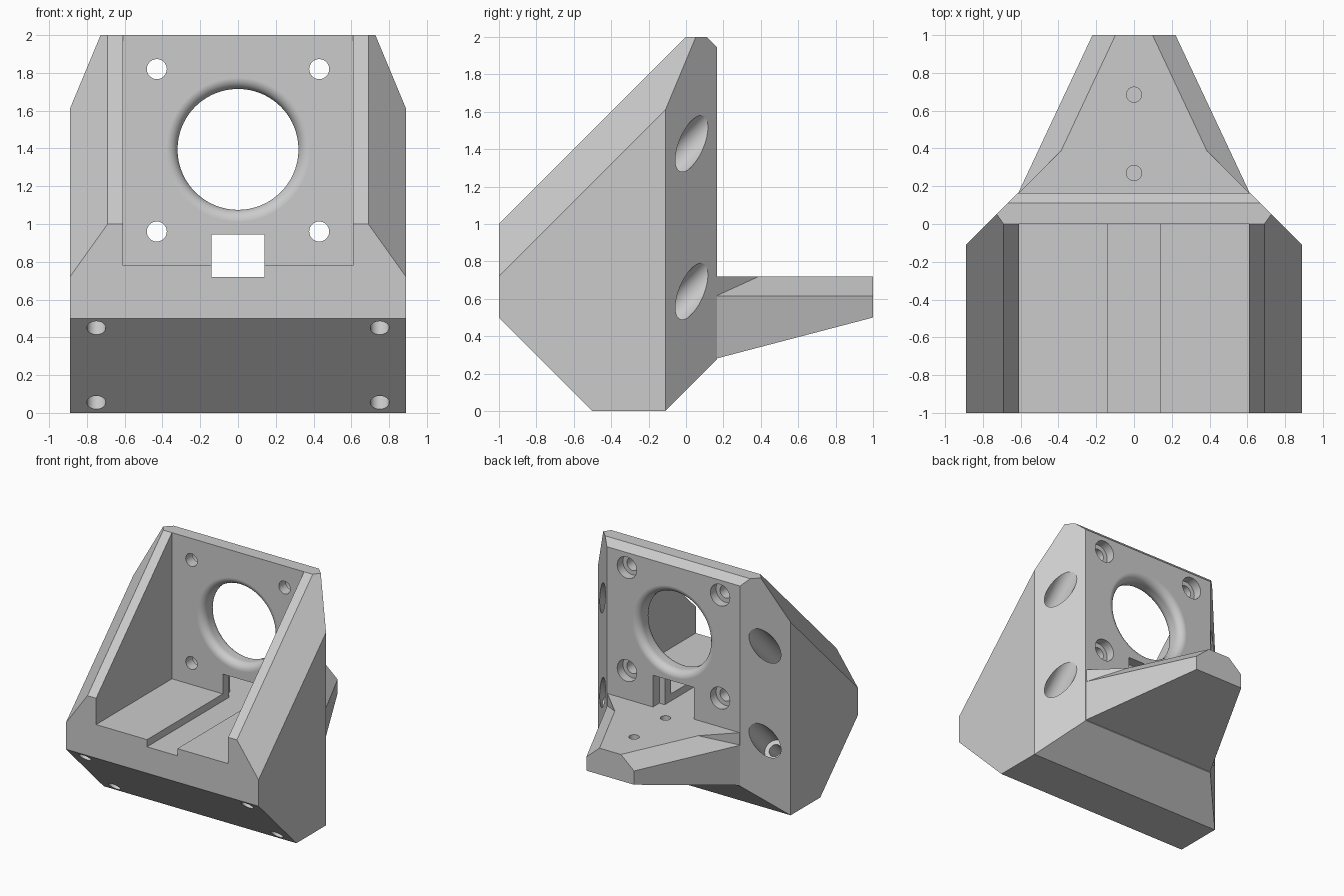
import bpy, bmesh, math
from mathutils import Vector, Matrix

cube = bpy.data.objects.get("Cube")
if cube:
    bpy.data.objects.remove(cube, do_unlink=True)

grey = bpy.data.materials.new("light grey plastic")
grey.use_nodes = True
grey.diffuse_color = (0.6, 0.6, 0.6, 1)
grey.node_tree.nodes["Principled BSDF"].inputs["Base Color"].default_value = (0.6, 0.6, 0.6, 1)


def make(name, bm):
    bmesh.ops.recalc_face_normals(bm, faces=bm.faces[:])
    mesh = bpy.data.meshes.new(name)
    bm.to_mesh(mesh)
    bm.free()
    mesh.materials.append(grey)
    ob = bpy.data.objects.new(name, mesh)
    bpy.context.scene.collection.objects.link(ob)
    return ob


def box_bm(x, y, z):
    bm = bmesh.new()
    size = Vector((x[1] - x[0], y[1] - y[0], z[1] - z[0]))
    mid = Vector((x[1] + x[0], y[1] + y[0], z[1] + z[0])) / 2
    bmesh.ops.create_cube(bm, size=1, matrix=Matrix.Translation(mid) @ Matrix.Diagonal(size).to_4x4())
    return bm


def slice_off(bm, point, normal):
    """Remove everything on the normal side of a plane and cap the cut."""
    geom = bm.verts[:] + bm.edges[:] + bm.faces[:]
    cut = bmesh.ops.bisect_plane(bm, geom=geom, dist=1e-5, plane_co=point, plane_no=normal, clear_outer=True)
    edges = [e for e in cut["geom_cut"] if isinstance(e, bmesh.types.BMEdge)]
    bmesh.ops.holes_fill(bm, edges=[e for e in edges if e.is_boundary], sides=0)


def lathe(name, profile, origin, axis, segments=48):
    """Revolve (radius, distance) points around an axis."""
    bm = bmesh.new()
    verts = [bm.verts.new((r, 0, d)) for r, d in profile]
    edges = [bm.edges.new(pair) for pair in zip(verts, verts[1:])]
    bmesh.ops.spin(bm, geom=verts + edges, cent=(0, 0, 0), axis=(0, 0, 1),
                   angle=math.tau, steps=segments, use_merge=True)
    bmesh.ops.remove_doubles(bm, verts=bm.verts[:], dist=1e-5)
    bmesh.ops.holes_fill(bm, edges=[e for e in bm.edges if e.is_boundary], sides=0)
    turn = Vector((0, 0, 1)).rotation_difference(Vector(axis)).to_matrix().to_4x4()
    bm.transform(Matrix.Translation(origin) @ turn)
    return make(name, bm)


def combine(target, other, operation):
    mod = target.modifiers.new(operation, 'BOOLEAN')
    mod.object, mod.operation, mod.solver = other, operation, 'EXACT'
    bpy.context.view_layer.objects.active = target
    bpy.ops.object.modifier_apply(modifier=mod.name)
    bpy.data.objects.remove(other, do_unlink=True)


BACK = 0.165
MOUNT = 0.72     # shelf top and groove floor

# Bracket body: a block trimmed by its sloping faces
bm = box_bm((-0.89, 0.89), (-1, BACK), (0, 2))
slice_off(bm, (0, 0, 2), (0, -1, 1))           # long front slope
slice_off(bm, (0, -0.5, 0), (0, -1, -1))       # lower front
slice_off(bm, (0, -0.11, 0), (0, 1, -1))       # lower back
slice_off(bm, (0, 0.11, 2), (0, 1, 1))         # top back edge
for s in (-1, 1):
    slice_off(bm, (s * 0.89, -0.11, 0), (s, 1, 0))           # back corners
    slice_off(bm, (s * 0.69, 0, 2), (s * 1.4, -1, 1))        # rail edges
body = make("motor_bracket", bm)

# Tapered shelf behind the body
bm = box_bm((-0.8, 0.8), (0.1, 1), (0.2, MOUNT))
slice_off(bm, (0, 1, 0.5), (0, 0.22, -0.84))
for s in (-1, 1):
    slice_off(bm, (s * 0.22, 1, 0), (s * 0.83, 0.39, 0))
    slope = Vector((s * 0.83, 0.39, 0)).normalized() + Vector((0, 0, 1.05))
    slice_off(bm, (s * 0.22, 1, 0.615), slope)
combine(body, make("shelf", bm), 'UNION')

# Shelf root gusset following the body's corner planes
bm = box_bm((-0.65, 0.65), (0.12, 0.385), (0.5, MOUNT))
for s in (-1, 1):
    slice_off(bm, (s * 0.61, 0.165, 0), (s, 1, 0))
combine(body, make("shelf_root", bm), 'UNION')

# Pocket between the rails, groove, cable opening and its rear recess
for name, x, y, z in (
        ("pocket", 0.61, (-1.2, 0), (0.78, 2.2)),
        ("groove", 0.14, (-1.2, 0), (MOUNT, 0.9)),
        ("opening", 0.14, (-0.1, 0.3), (MOUNT, 0.945)),
        ("recess", 0.19, (0.08, 0.3), (MOUNT, 0.985))):
    combine(body, make(name, box_bm((-x, x), y, z)), 'DIFFERENCE')

# Large bore with rounded lips on both faces of the wall
R, LIP, STEPS = 0.32, 0.06, 8
arc = [(R + LIP * (1 - math.cos(a)), LIP * (1 - math.sin(a)))
       for a in (math.pi / 2 * i / STEPS for i in range(STEPS + 1))]
wide = R + LIP
profile = ([(wide, -0.1)] + arc[::-1] + [(r, BACK - d) for r, d in arc] + [(wide, BACK + 0.1)])
combine(body, lathe("bore", profile, (0, 0, 1.395), (0, 1, 0), 96), 'DIFFERENCE')

# Motor screw holes with rear counterbores, and long diagonal bolt holes
screw = [(0.053, -0.1), (0.053, 0.09), (0.09, 0.09), (0.09, 0.3)]
bolt = [(0.05, -0.2), (0.05, 0.45), (0.087, 0.45), (0.087, 2)]
bolt = [(r, d * math.sqrt(2)) for r, d in bolt]
for s in (-1, 1):
    for z in (0.96, 1.82):
        combine(body, lathe("screw_hole", screw, (s * 0.43, 0, z), (0, 1, 0), 32), 'DIFFERENCE')
    for z in (0.055, 0.45):
        combine(body, lathe("bolt_hole", bolt, (s * 0.75, -0.5 - z, z), (0, 1, 1)), 'DIFFERENCE')

# Blind pilot holes in the shelf
for y in (0.27, 0.685):
    combine(body, lathe("pilot_hole", [(0.04, -0.15), (0.04, 0.1)], (0, y, MOUNT), (0, 0, 1), 32), 'DIFFERENCE')

# Smooth the round holes, keep flat faces flat
bpy.ops.object.select_all(action='DESELECT')
body.select_set(True)
bpy.context.view_layer.objects.active = body
bpy.ops.object.shade_smooth_by_angle(angle=math.radians(20))
weighted = body.modifiers.new("flat_faces", 'WEIGHTED_NORMAL')
weighted.keep_sharp = True
